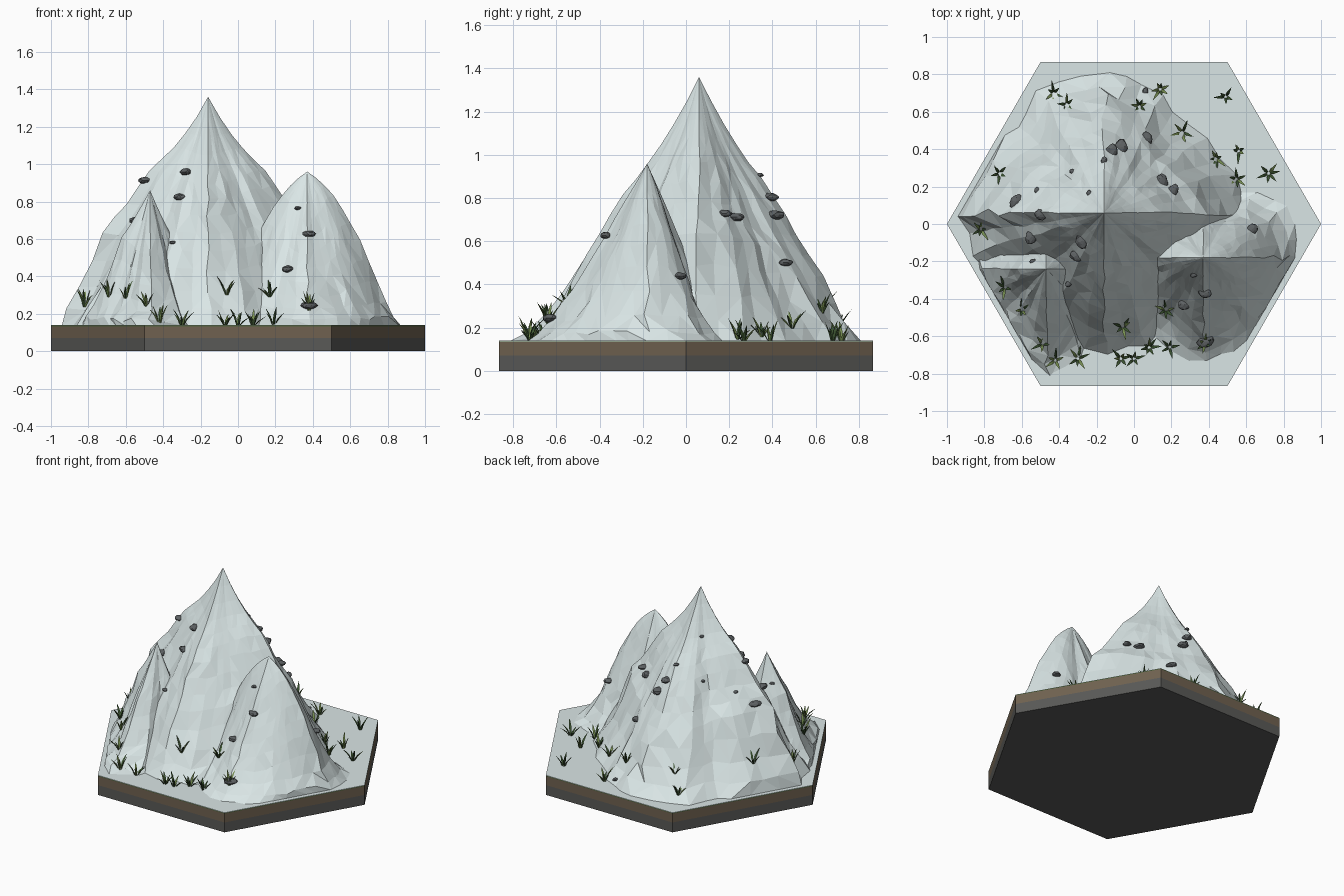
import bpy, math, random
from mathutils import Vector
from mathutils.bvhtree import BVHTree

if "Cube" in bpy.data.objects:
    bpy.data.objects.remove(bpy.data.objects["Cube"])

random.seed(7)
TOP = 0.14


def material(name, rgb):
    m = bpy.data.materials.new(name)
    m.diffuse_color = (*rgb, 1)
    m.use_nodes = True
    m.node_tree.nodes["Principled BSDF"].inputs["Base Color"].default_value = m.diffuse_color
    return m


SNOW = material("pale_rock", (0.70, 0.79, 0.79))
SOIL = material("soil", (0.16, 0.12, 0.08))
STONE = material("under_stone", (0.10, 0.10, 0.095))
TURF = material("turf", (0.08, 0.13, 0.04))
ROCK = material("dark_rock", (0.11, 0.12, 0.125))
GREENS = [material("grass_dark", (0.045, 0.09, 0.03)),
          material("grass_light", (0.18, 0.27, 0.08))]


def add_mesh(name, verts, faces, mats):
    me = bpy.data.meshes.new(name)
    me.from_pydata(verts, [], faces)
    me.update()
    ob = bpy.data.objects.new(name, me)
    bpy.context.collection.objects.link(ob)
    for m in mats:
        me.materials.append(m)
    return ob


def interp(points, x):
    for (a, u), (b, v) in zip(points, points[1:]):
        if x <= b:
            return u + (v - u) * (x - a) / (b - a)
    return points[-1][1]


# hexagonal base in layers
def hex_layer(name, z0, z1, mat):
    bpy.ops.mesh.primitive_cylinder_add(vertices=6, radius=1, depth=z1 - z0,
                                        location=(0, 0, (z0 + z1) / 2), rotation=(0, 0, math.pi / 6))
    ob = bpy.context.object
    ob.name = name
    ob.data.materials.append(mat)


hex_layer("base_stone", 0, 0.07, STONE)
hex_layer("base_soil", 0.07, 0.133, SOIL)
hex_layer("base_turf", 0.133, 0.137, TURF)
hex_layer("base_snow", 0.137, TOP, SNOW)

# mountains: ridged cones, radius by direction, separate slope profiles along x and y
soup_v, soup_f = [], []


def keep_inside(x, y):
    d = max(abs(y) / 0.866, abs(x) + abs(y) / 1.732)
    s = min(1, 0.965 / d) if d else 1
    return x * s, y * s


def mountain(name, centre, height, radii, prof_x, prof_y, segs=40, rings=13):
    cx, cy = centre
    flute = [1 + random.uniform(-0.03, 0.03) for _ in range(segs)]
    verts = [(cx, cy, height)]
    for j in range(1, rings + 1):
        t = j / rings
        for i in range(segs):
            a = math.tau * i / segs
            off = abs((a + math.pi / 4) % (math.pi / 2) - math.pi / 4)
            diamond = 1 / (math.cos(off) + math.sin(off))
            k = 0.85 * (1 - t ** 3)                 # sharp ridges fade to the foot
            r = interp(radii, math.degrees(a)) * t * (1 - k + k * (0.25 + 0.75 * diamond))
            r *= 1 + (flute[i] - 1) * min(1, t * 2) + random.uniform(-0.018, 0.018) * t
            b = a + random.uniform(-0.045, 0.045) * t
            w = math.sin(a) ** 2
            z = TOP - 0.004 + (height - TOP) * (interp(prof_x, t) * (1 - w) + interp(prof_y, t) * w)
            if j < rings:
                z += random.uniform(-0.013, 0.013) * t
            x, y = keep_inside(cx + r * math.cos(b), cy + r * math.sin(b))
            verts.append((x, y, max(z, TOP - 0.004)))
    faces = [(0, 1 + i, 1 + (i + 1) % segs) for i in range(segs)]
    for j in range(rings - 1):
        p, q = 1 + j * segs, 1 + (j + 1) * segs
        for i in range(segs):
            n = (i + 1) % segs
            if random.random() < 0.5:
                faces += [(p + i, q + i, q + n), (p + i, q + n, p + n)]
            else:
                faces += [(p + i, q + i, p + n), (p + n, q + i, q + n)]
    base = len(soup_v)
    soup_v.extend(Vector(v) for v in verts)
    soup_f.extend(tuple(base + k for k in f) for f in faces)
    add_mesh(name, verts, faces, [SNOW])


mountain("main_peak", (-0.16, 0.06), 1.36,
         [(0, .80), (25, .71), (45, .66), (75, .74), (90, .76), (110, .76), (135, .66), (160, .73), (180, .79),
          (200, .72), (225, .66), (250, .72), (270, .75), (290, .74), (315, .68), (360, .80)],
         [(0, 1), (.1, .89), (.2, .80), (.4, .67), (.55, .52), (.7, .40), (.82, .21), (.91, .09), (1, 0)],
         [(0, 1), (.12, .86), (.25, .73), (.47, .55), (.73, .29), (.88, .11), (1, 0)])
mountain("right_peak", (0.37, -0.18), 0.96,
         [(0, .52), (25, .54), (45, .48), (60, .42), (90, .42), (135, .45), (180, .50), (225, .50), (260, .55),
          (280, .55), (315, .50), (340, .48), (360, .52)],
         [(0, 1), (.1, .96), (.25, .87), (.43, .70), (.62, .46), (.78, .2), (.9, .06), (1, 0)],
         [(0, 1), (.2, .78), (.4, .53), (.6, .32), (.75, .17), (.9, .05), (1, 0)], 36, 11)
mountain("left_peak", (-0.47, -0.24), 0.86,
         [(0, .30), (90, .30), (135, .34), (180, .38), (225, .36), (250, .44), (265, .57), (275, .57), (290, .52),
          (315, .35), (360, .30)],
         [(0, 1), (.2, .82), (.4, .65), (.55, .42), (.75, .2), (.9, .06), (1, 0)],
         [(0, 1), (.2, .76), (.4, .53), (.7, .19), (.9, .04), (1, 0)], 32, 10)

tree = BVHTree.FromPolygons(soup_v, soup_f)


def ground(x, y):
    hit = tree.ray_cast(Vector((x, y, 3)), Vector((0, 0, -1)))[0]
    return max(hit.z, TOP) if hit else TOP


# scattered rocks: x, y, radius
ROCKS = [(-.63, .12, .04), (-.52, .18, .017), (-.5, .05, .035), (-.55, -.07, .04), (-.54, -.2, .017),
         (-.28, -.09, .04), (-.31, -.17, .037), (-.35, -.32, .02), (-.33, .28, .017), (-.24, .165, .017),
         (-.16, .34, .02), (-.12, .39, .04), (-.07, .41, .045), (.07, .46, .035), (.06, .71, .02),
         (.15, .23, .04), (.21, .18, .035), (.63, -.03, .035), (.32, -.27, .02), (.38, -.37, .035),
         (.27, -.43, .037), (.38, -.63, .045)]
for n, (x, y, r) in enumerate(ROCKS):
    bpy.ops.mesh.primitive_ico_sphere_add(subdivisions=2, radius=r, location=(x, y, ground(x, y) + r * 0.15),
                                          rotation=(0, 0, random.uniform(0, 6)))
    ob = bpy.context.object
    ob.name = f"rock_{n + 1}"
    ob.scale = (1.05, 0.8, 0.5)
    for v in ob.data.vertices:
        v.co *= random.uniform(0.86, 1.08)
    ob.data.materials.append(ROCK)


# grass tufts of bent tapered blades
def tuft(name, x, y):
    z = ground(x, y) - 0.005
    verts, faces, tones = [], [], []
    count = random.randint(5, 7)
    start = random.uniform(0, 6)
    for k in range(count):
        a = start + math.tau * k / count + random.uniform(-.3, .3)
        h, reach = random.uniform(.045, .105), random.uniform(.025, .07)
        out = Vector((math.cos(a), math.sin(a), 0))
        side = Vector((-out.y, out.x, 0))
        b = len(verts)
        for t, w in ((0, .005), (.5, .008), (.8, .0045)):
            c = Vector((x, y, z + h * t)) + out * (.006 + reach * t ** 1.6)
            verts += [c - side * w, c + side * w, c + out * w * 0.5 - Vector((0, 0, w * .5))]
        verts.append(Vector((x, y, z + h)) + out * (.006 + reach))
        for s in (0, 3):
            for i in range(3):
                j = (i + 1) % 3
                faces.append((b + s + i, b + s + j, b + s + 3 + j, b + s + 3 + i))
        faces += [(b + 6 + i, b + 6 + (i + 1) % 3, b + 9) for i in range(3)]
        tones += [int(random.random() < 0.4)] * 9
    ob = add_mesh(name, verts, faces, GREENS)
    for p, t in zip(ob.data.polygons, tones):
        p.material_index = t


TUFTS = [(-.43, .7), (-.36, .64), (.14, .72), (.03, .63), (.49, .68), (.26, .49), (.44, .35), (.56, .39),
         (.55, .24), (.72, .27), (-.72, .27), (-.82, -.03), (-.69, -.34), (-.6, -.46), (-.49, -.64),
         (-.42, -.73), (-.3, -.72), (-.06, -.55), (-.07, -.72), (0, -.72), (.08, -.66), (.17, -.46),
         (.19, -.66), (.38, -.64)]
for n, (x, y) in enumerate(TUFTS):
    tuft(f"grass_tuft_{n + 1}", x, y)
